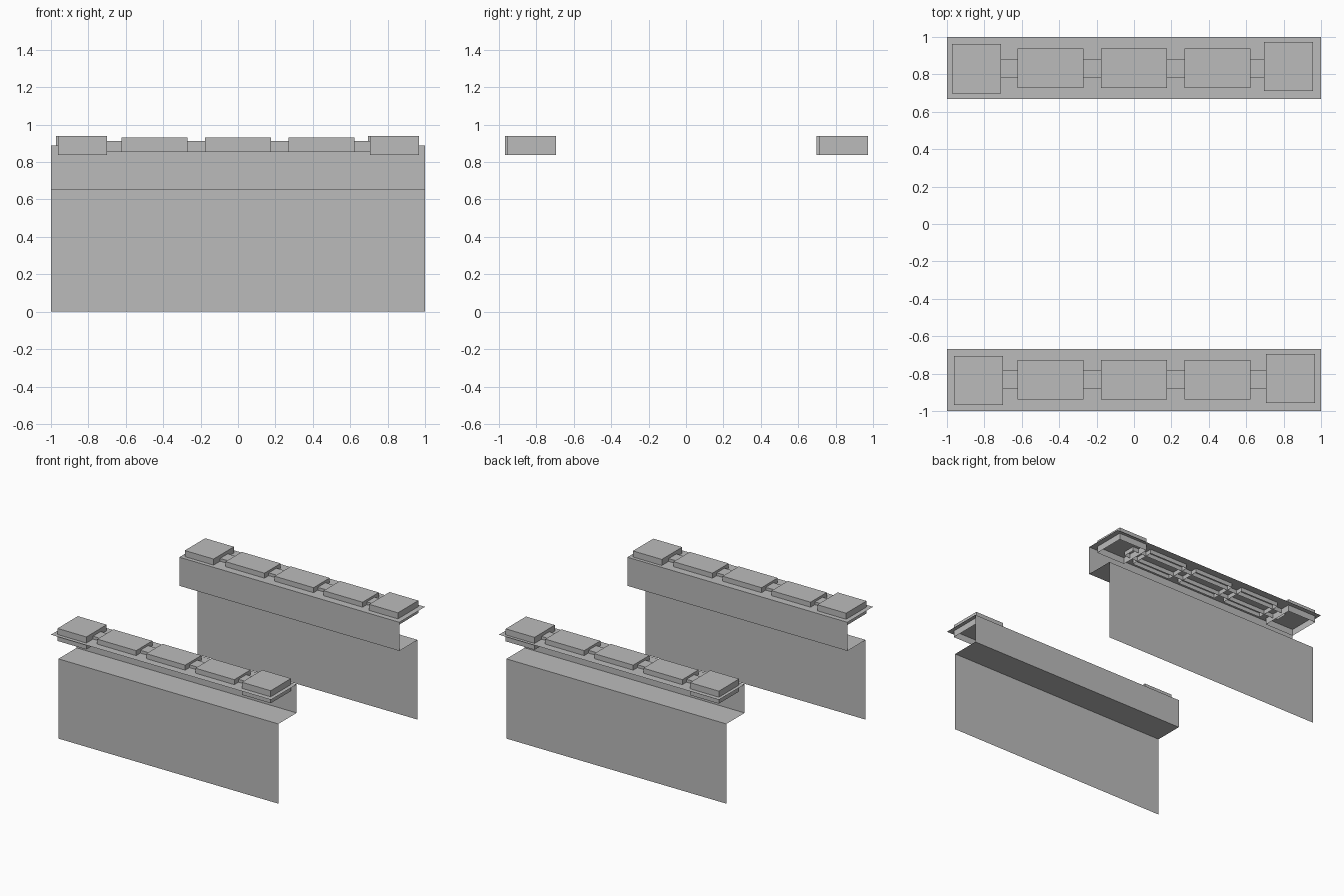
import bpy
import bmesh

cube = bpy.data.objects.get("Cube")
if cube:
    bpy.data.objects.remove(cube, do_unlink=True)

grey = bpy.data.materials.new("plain grey")
grey.use_nodes = True
grey.diffuse_color = (0.5, 0.5, 0.5, 1)
grey.node_tree.nodes["Principled BSDF"].inputs["Base Color"].default_value = (0.5, 0.5, 0.5, 1)


def finish(name, bm):
    mesh = bpy.data.meshes.new(name)
    bm.to_mesh(mesh)
    bm.free()
    mesh.materials.append(grey)
    obj = bpy.data.objects.new(name, mesh)
    bpy.context.collection.objects.link(obj)


def open_box(name, x, y, z):
    """Box without a bottom, given (min, max) ranges."""
    bm = bmesh.new()
    bmesh.ops.create_cube(bm, size=1)
    for v in bm.verts:
        v.co = [r[0] if c < 0 else r[1] for c, r in zip(v.co, (x, y, z))]
    bm.normal_update()
    bottom = [f for f in bm.faces if f.normal.z < -0.9]
    bmesh.ops.delete(bm, geom=bottom, context='FACES_ONLY')
    finish(name, bm)


def folded_sheet(name, side):
    """Thin wall, ledge, riser and top plate as one folded strip."""
    profile = [(0.904, 0), (0.904, 0.655), (0.667, 0.655), (0.667, 0.89), (1, 0.89)]
    bm = bmesh.new()
    rows = [[bm.verts.new((x, side * y, z)) for y, z in profile] for x in (-1, 1)]
    for i in range(len(profile) - 1):
        face = [rows[0][i], rows[1][i], rows[1][i + 1], rows[0][i + 1]]
        bm.faces.new(face if side < 0 else face[::-1])
    finish(name, bm)


for side, label in ((-1, "front"), (1, "back")):
    folded_sheet(label + "_wall", side)
    mid = side * 0.833

    # long bar linking the blocks
    open_box(label + "_connector", (-0.75, 0.75), (mid - 0.05, mid + 0.05), (0.855, 0.913))

    # three flat blocks
    for i, word in enumerate(("right", "middle", "left")):
        x = (i - 1) * 0.446
        open_box(f"{label}_{word}_block", (x - 0.177, x + 0.177),
                 (mid - 0.105, mid + 0.105), (0.855, 0.931))

# taller end blocks, each set slightly off centre
for name, x, y in (("front_right", -0.831, -0.837), ("front_left", 0.837, -0.826),
                   ("back_right", -0.842, 0.831), ("back_left", 0.826, 0.842)):
    open_box(name + "_end_block", (x - 0.131, x + 0.131), (y - 0.132, y + 0.132), (0.837, 0.94))
